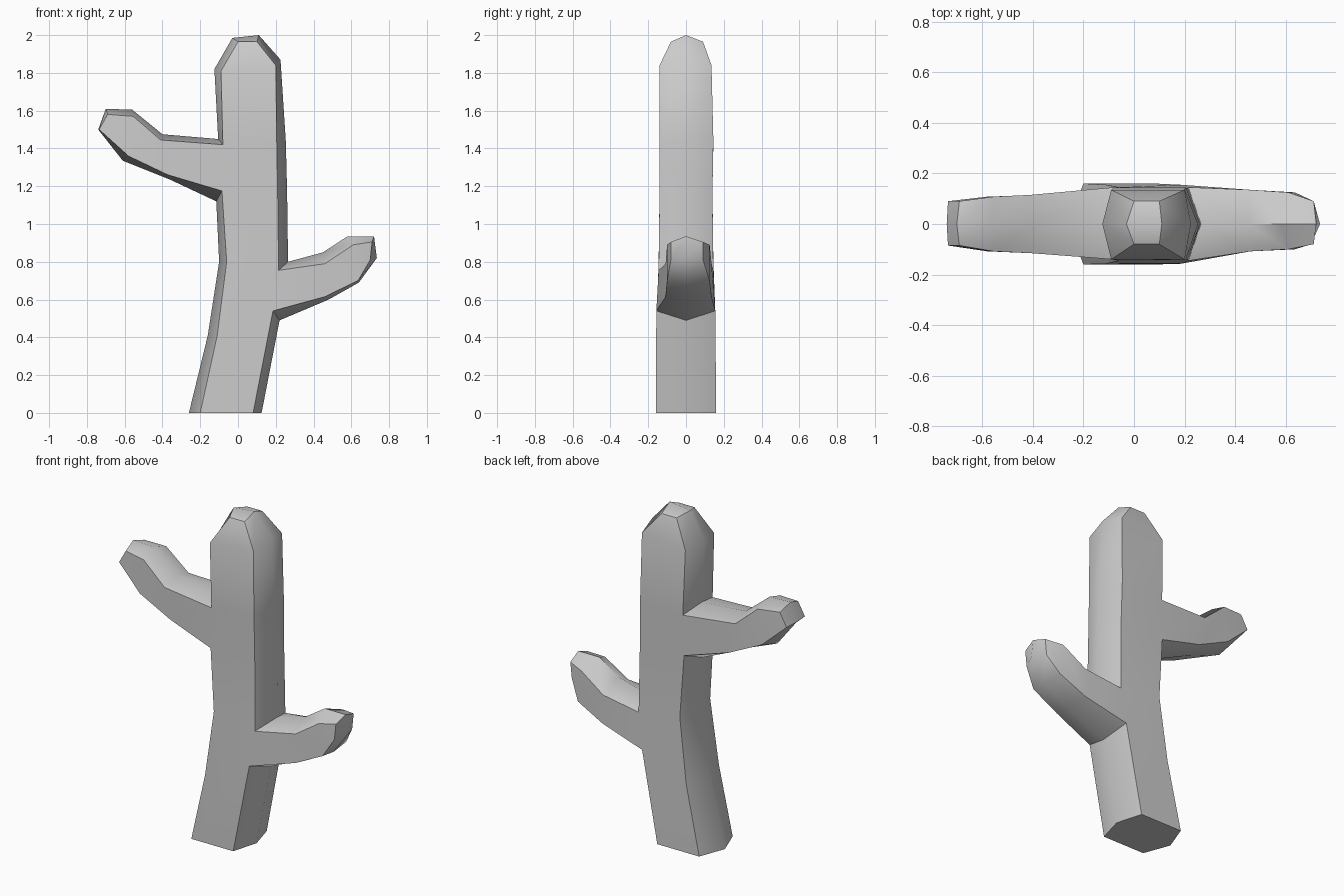
import bpy, bmesh, math

if "Cube" in bpy.data.objects:
    bpy.data.objects.remove(bpy.data.objects["Cube"])

bm = bmesh.new()


def ring(ridge_a, front_a, front_b, ridge_b, y_front, y_back):
    """Six-sided section: two ridges on y = 0, flat front and back."""
    pts = [(ridge_a, 0), (front_a, y_front), (front_b, y_front),
           (ridge_b, 0), (front_b, y_back), (front_a, y_back)]
    return [bm.verts.new((x, y, z)) for (x, z), y in pts]


def bridge(a, b, skip=()):
    for i in range(6):
        if i not in skip:
            j = (i + 1) % 6
            bm.faces.new((a[i], a[j], b[j], b[i]))


def cap(r):
    bm.faces.new(r[0:4])
    bm.faces.new((r[3], r[4], r[5], r[0]))


def arm(start, sections):
    prev = start
    for s in sections:
        cur = ring(*s)
        bridge(prev, cur)
        prev = cur
    cap(prev)


# Trunk: left ridge, left edge, right edge, right ridge, front y, back y
trunk = [ring(*s) for s in [
    ((-.26, 0), (-.20, 0), (.08, 0), (.125, 0), -.16, .16),
    ((-.16, .41), (-.11, .41), (.185, .54), (.22, .49), -.157, .155),
    ((-.10, .80), (-.06, .80), (.215, .755), (.265, .80), -.145, .145),
    ((-.115, 1.12), (-.085, 1.175), (.21, 1.17), (.26, 1.17), -.14, .14),
    ((-.105, 1.45), (-.08, 1.42), (.205, 1.44), (.253, 1.44), -.14, .145),
    ((-.125, 1.82), (-.09, 1.81), (.2, 1.84), (.225, 1.87), -.14, .135),
    ((-.03, 1.985), (0, 1.965), (.10, 1.965), (.11, 2.0), -.08, .09),
]]
# Side panels are left open where the arms grow out
open_sides = {1: (2, 3), 3: (0, 5)}
for i in range(len(trunk) - 1):
    bridge(trunk[i], trunk[i + 1], open_sides.get(i, ()))
cap(trunk[0])
cap(trunk[-1])

# Right arm: top ridge, top edge, bottom edge, bottom ridge
lo, hi = trunk[1], trunk[2]
arm([hi[3], hi[2], lo[2], lo[3], lo[4], hi[4]], [
    ((.45, .85), (.46, .79), (.46, .615), (.48, .60), -.108, .135),
    ((.58, .935), (.61, .89), (.635, .70), (.64, .69), -.10, .125),
    ((.72, .935), (.71, .905), (.70, .81), (.735, .82), -.08, .09),
])

# Left arm
lo, hi = trunk[3], trunk[4]
arm([hi[0], hi[1], lo[1], lo[0], lo[5], hi[5]], [
    ((-.40, 1.475), (-.41, 1.445), (-.37, 1.26), (-.36, 1.235), -.115, .115),
    ((-.56, 1.605), (-.555, 1.57), (-.58, 1.36), (-.61, 1.335), -.108, .108),
    ((-.70, 1.61), (-.69, 1.58), (-.735, 1.5), (-.74, 1.5), -.085, .09),
])

bmesh.ops.recalc_face_normals(bm, faces=bm.faces)
mesh = bpy.data.meshes.new("cactus")
bm.to_mesh(mesh)
bm.free()
cactus = bpy.data.objects.new("cactus", mesh)
bpy.context.collection.objects.link(cactus)
bpy.context.view_layer.objects.active = cactus
cactus.select_set(True)
bpy.ops.object.shade_smooth_by_angle(angle=math.radians(40))
